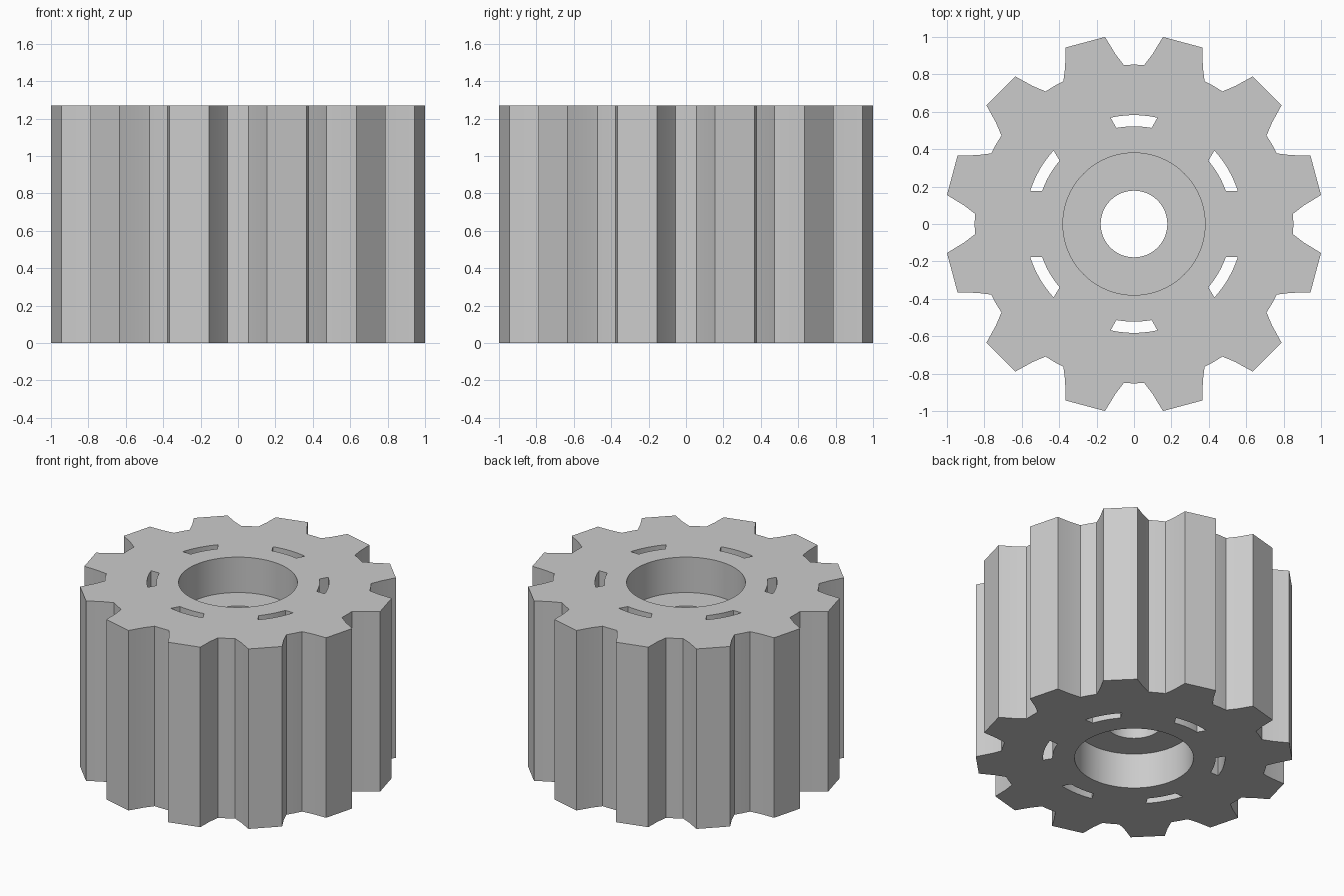
import bpy, bmesh
from math import radians, sin, cos

cube = bpy.data.objects.get("Cube")
if cube:
    bpy.data.objects.remove(cube, do_unlink=True)

HEIGHT = 1.27
TEETH = 12
SLOTS = 6
RECESS = 0.25

metal = bpy.data.materials.new("plain grey")
metal.use_nodes = True
grey = (0.6, 0.6, 0.6, 1)
metal.diffuse_color = grey
metal.node_tree.nodes["Principled BSDF"].inputs["Base Color"].default_value = grey


def polar(radius, degrees):
    return radius * cos(radians(degrees)), radius * sin(radians(degrees))


def prism(name, outline, z0, z1):
    """Extrude a closed counter-clockwise outline from z0 to z1."""
    bm = bmesh.new()
    base = bm.faces.new([bm.verts.new((x, y, z0)) for x, y in outline])
    top = bmesh.ops.extrude_face_region(bm, geom=[base])["geom"]
    verts = [v for v in top if isinstance(v, bmesh.types.BMVert)]
    bmesh.ops.translate(bm, verts=verts, vec=(0, 0, z1 - z0))
    bmesh.ops.recalc_face_normals(bm, faces=bm.faces)
    mesh = bpy.data.meshes.new(name)
    bm.to_mesh(mesh)
    bm.free()
    mesh.materials.append(metal)
    obj = bpy.data.objects.new(name, mesh)
    bpy.context.collection.objects.link(obj)
    return obj


def disc(radius, sides=96):
    return [polar(radius, 360 * i / sides) for i in range(sides)]


# Toothed body: one valley profile (radius, angle) repeated around the axis
flank = [(1.012, 8.8), (0.917, 6.34), (0.852, 3.7)]
valley = [(r, -a) for r, a in flank] + [(0.852, 0)] + flank[::-1]
outline = [polar(r, a + i * 360 / TEETH) for i in range(TEETH) for r, a in valley]
gear = prism("toothed_wheel", outline, 0, HEIGHT)

# Centre bore and the recess in each end
cutters = [
    prism("bore_cutter", disc(0.178), -0.1, HEIGHT + 0.1),
    prism("top_recess_cutter", disc(0.38), HEIGHT - RECESS, HEIGHT + 0.1),
    prism("bottom_recess_cutter", disc(0.38), -0.1, RECESS),
]

# Curved through-slots around the hub
STEPS = 10
for i in range(SLOTS):
    mid = 30 + i * 360 / SLOTS
    outer = [polar(0.582, mid + 12.4 * (2 * s / STEPS - 1)) for s in range(STEPS + 1)]
    inner = [polar(0.522, mid + 10.4 * (1 - 2 * s / STEPS)) for s in range(STEPS + 1)]
    cutters.append(prism("slot_cutter", outer + inner, -0.1, HEIGHT + 0.1))

# Cut everything and remove the helpers
bpy.ops.object.select_all(action="DESELECT")
bpy.context.view_layer.objects.active = gear
gear.select_set(True)
for cutter in cutters:
    cutter.hide_render = True
    mod = gear.modifiers.new("cut", "BOOLEAN")
    mod.operation = "DIFFERENCE"
    mod.solver = "EXACT"
    mod.object = cutter
    bpy.ops.object.modifier_apply(modifier=mod.name)
    bpy.data.objects.remove(cutter, do_unlink=True)

bpy.ops.object.shade_smooth_by_angle(angle=radians(30))
